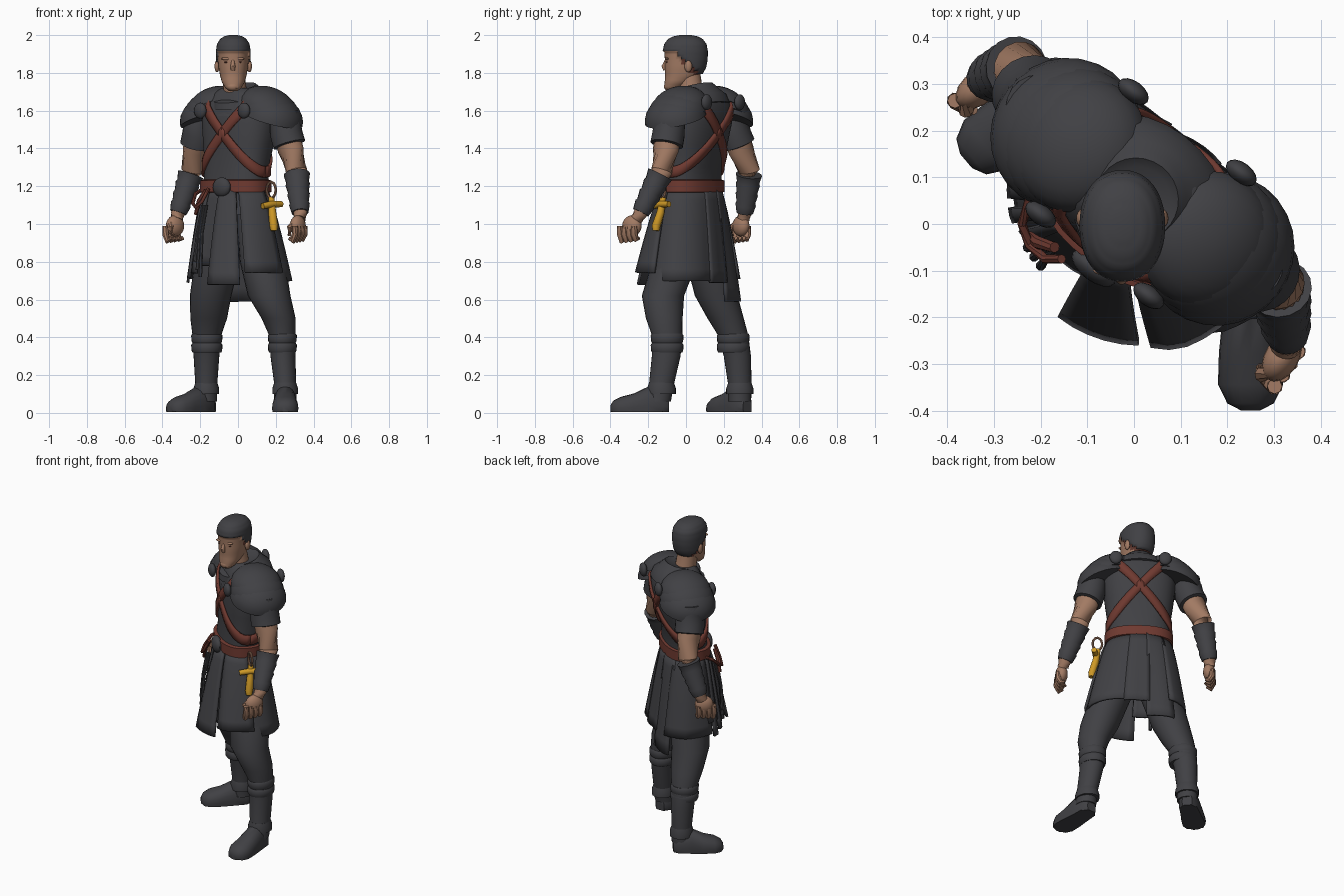
import bpy, bmesh, math
from math import cos, sin, pi, radians
from mathutils import Vector, Matrix

if "Cube" in bpy.data.objects:
    bpy.data.objects.remove(bpy.data.objects["Cube"])

def mat(name, r, g, b):
    m = bpy.data.materials.new(name)
    m.diffuse_color = (r, g, b, 1)
    m.use_nodes = True
    m.node_tree.nodes["Principled BSDF"].inputs["Base Color"].default_value = m.diffuse_color
    return m

CLOTH = mat("charcoal cloth", .052, .052, .058)
SKIN = mat("skin", .36, .195, .125)
LEATHER = mat("red leather", .16, .042, .03)
GOLD = mat("gold", .62, .32, .02)
HAIRFADE = mat("brown stubble", .14, .047, .033)

# Body frame: the trunk is turned about the vertical axis
BODY = Matrix.Translation((.015, .065, 0)) @ Matrix.Rotation(radians(-37), 4, 'Z')
ID = Matrix.Identity(4)

def finish(name, bm, m, angle=42):
    bmesh.ops.recalc_face_normals(bm, faces=bm.faces)
    me = bpy.data.meshes.new(name)
    bm.to_mesh(me)
    bm.free()
    ob = bpy.data.objects.new(name, me)
    bpy.context.collection.objects.link(ob)
    me.materials.append(m)
    bpy.ops.object.select_all(action='DESELECT')
    ob.select_set(True)
    bpy.context.view_layer.objects.active = ob
    bpy.ops.object.shade_smooth_by_angle(angle=radians(angle))
    return ob

def skin_rings(bm, rings):
    vs = [[bm.verts.new(p) for p in r] for r in rings]
    n = len(vs[0])
    for a, b in zip(vs, vs[1:]):
        for i in range(n):
            bm.faces.new((a[i], a[(i+1) % n], b[(i+1) % n], b[i]))
    bm.faces.new(vs[0])
    bm.faces.new(vs[-1])

def oval(a, b, t, e=2.0):
    c, s = cos(t), sin(t)
    return (math.copysign(abs(c)**(2/e), c)*a, math.copysign(abs(s)**(2/e), s)*b)

def loft(name, rings, m, M=ID, n=24, e=2.0, floor=False):
    """Stack of ovals (x, y, z, rx, ry), placed by matrix M."""
    bm = bmesh.new()
    out = []
    for x, y, z, rx, ry in rings:
        ring = []
        for i in range(n):
            ox, oy = oval(rx, ry, 2*pi*i/n, e)
            p = M @ Vector((x+ox, y+oy, z))
            if floor:
                p.z = max(p.z, .004)
            ring.append(p)
        out.append(ring)
    skin_rings(bm, out)
    return finish(name, bm, m)

def tube(name, pts, radii, m, n=12):
    """Round tube along points with a radius for each."""
    pts = [Vector(p) for p in pts]
    if not isinstance(radii, list):
        radii = [radii]*len(pts)
    bm = bmesh.new()
    out = []
    for i, p in enumerate(pts):
        d = (pts[min(i+1, len(pts)-1)] - pts[max(i-1, 0)]).normalized()
        q = Vector((0, 0, 1)).rotation_difference(d)
        out.append([p + q @ Vector((cos(2*pi*k/n), sin(2*pi*k/n), 0))*radii[i] for k in range(n)])
    skin_rings(bm, out)
    return finish(name, bm, m)

def blob(name, loc, size, m, M=ID, rot=ID):
    bm = bmesh.new()
    bmesh.ops.create_uvsphere(bm, u_segments=16, v_segments=10, radius=1)
    bmesh.ops.transform(bm, matrix=M @ Matrix.Translation(loc) @ rot @ Matrix.Diagonal((*size, 1)), verts=bm.verts)
    return finish(name, bm, m)

def lerp_table(table, k):
    for p, q in zip(table, table[1:]):
        if k <= q[0]:
            t = max((k-p[0])/(q[0]-p[0]), 0)
            return [u+(v-u)*t for u, v in zip(p[1:], q[1:])]
    return table[-1][1:]

# Tunic trunk: height, half width, half depth, depth offset
PROF = [(1.05, .18, .13, -.045), (1.2, .187, .123, -.045), (1.3, .182, .118, -.037), (1.42, .2, .135, -.02),
        (1.54, .215, .148, -.008), (1.63, .205, .145, 0), (1.69, .15, .12, 0), (1.72, .1, .095, 0)]
loft("tunic", [(0, cy, z, a, b) for z, a, b, cy in PROF], CLOTH, BODY, 32, 2.4)

# Cowl sloping from the neck to the shoulders, lower in front
COWL = BODY.copy()
COWL[2][1] = .25
loft("cowl", [(0, 0, 1.61, .2, .155), (0, 0, 1.66, .165, .14), (0, -.005, 1.69, .125, .115),
              (0, -.01, 1.715, .105, .1), (0, -.015, 1.732, .09, .088), (0, -.015, 1.72, .07, .07)], CLOTH, COWL, 28)
loft("cowl_fold", [(0, -.02, 1.645, .13, .145), (0, -.02, 1.68, .13, .14), (0, -.02, 1.69, .11, .115)], CLOTH, COWL, 28)

# Belt with front pouch
loft("belt", [(0, -.045, z, .187+d, .123+d) for z, d in ((1.165, .0), (1.17, .015), (1.23, .015), (1.235, 0))],
     LEATHER, BODY, 32, 2.4)
blob("belt_pouch", (.015, -.188, 1.195), (.056, .028, .052), CLOTH, BODY)

# Crossed chest and back straps, wrapping round to the flanks
for face, label in ((-1, "front"), (1, "back")):
    for s in (-1, 1):
        bm = bmesh.new()
        rows = []
        for i in range(21):
            phi = radians(128*(1-i/20))
            z = 1.63
            for _ in range(4):
                x, y = oval(lerp_table(PROF, z)[0]+.006, 1, phi, 2.4)
                z = 1.63-.355*min(max((x+.14)/.33, 0), 1)
            half = .038-.009*i/20
            rows.append([])
            for w in (-half, 0, half):
                a, b, cy = lerp_table(PROF, z+w)
                x, y = oval(a+.006, b+.008, phi, 2.4)
                rows[-1].append(bm.verts.new(BODY @ Vector((s*x, cy+face*y, z+w))))
        for p, q in zip(rows, rows[1:]):
            for k in (0, 1):
                bm.faces.new((p[k], p[k+1], q[k+1], q[k]))
        mod = finish(f"{label}_strap", bm, LEATHER).modifiers.new("thickness", 'SOLIDIFY')
        mod.thickness, mod.offset = .014, 0

# Layered shoulder pads and strap clasps
for s in (-1, 1):
    for label, cx, z0, h, rx, ry, tilt in (("upper", .17, 1.625, .1, .15, .15, 20),
                                           ("middle", .188, 1.588, .12, .158, .16, 19),
                                           ("lower", .206, 1.555, .13, .162, .166, 18)):
        P = BODY @ Matrix.Translation((s*cx, .005, z0)) @ Matrix.Rotation(radians(s*tilt), 4, 'Y')
        loft(f"shoulder_pad_{label}", [(0, 0, h*sin(t), rx*cos(t), ry*cos(t)) for t in
             (0, .2, .45, .7, .95, 1.2, 1.4, 1.53)], CLOTH, P, 28)
    for f, z in ((-1, 1.6), (1, 1.645)):
        blob("strap_clasp", (s*.145, f*.165, z), (.038, .022, .042), CLOTH, BODY)

# Arms, sleeves, bracers and hands: shoulder, elbow, wrist, knuckles
ARMS = [((.25, -.088, 1.5), (.31, -.128, 1.28), (.33, -.245, 1.05), (.312, -.3, .97)),
        ((-.205, .25, 1.5), (-.245, .335, 1.28), (-.32, .31, 1.05), (-.338, .285, .97))]
for arm, side in zip(ARMS, (1, -1)):
    sh, el, wr, kn = map(Vector, arm)
    tube("arm", [sh, sh.lerp(el, .5), el, el.lerp(wr, .3), wr, wr.lerp(kn, .3)],
         [.07, .068, .057, .056, .036, .034], SKIN, 16)
    tube("sleeve", [sh+Vector((0, 0, .1)), sh+Vector((0, 0, .04)), sh.lerp(el, .1), sh.lerp(el, .36), sh.lerp(el, .38)],
         [.07, .082, .086, .087, .07], CLOTH, 20)
    steps = []
    for i in range(4):
        steps += [(i/4, .07-.005*i), (i/4+.2, .06-.005*i)]
    tube("bracer", [el.lerp(wr, .08+.92*t) for t, r in steps], [r for t, r in steps], CLOTH, 16)
    # Half-closed hand: palm, curled fingers, thumb
    out = BODY.to_3x3() @ Vector((side, 0, 0))
    fwd = Vector((-.55, -.83, 0)) if side > 0 else Vector((-.7, -.7, 0))
    palm = wr.lerp(kn, .75)
    R = Matrix((out, -fwd, Vector((0, 0, 1)))).transposed().to_4x4()
    blob("palm", palm, (.037, .056, .056), SKIN, ID, R)
    for i in range(4):
        base = kn + fwd*(.045-.03*i) + out*.018
        tube("finger", [base+Vector((0, 0, .02)), base+Vector((0, 0, -.025)),
                        base-out*.015+Vector((0, 0, -.06+.003*i)), base-out*.035+Vector((0, 0, -.045))],
             [.016, .018, .016, .011], SKIN, 8)
    tube("thumb", [palm+fwd*.03+Vector((0, 0, .02)), palm+fwd*.055-out*.015-Vector((0, 0, .01)),
                   palm+fwd*.045-out*.025-Vector((0, 0, .05))], [.018, .017, .011], SKIN, 8)

# Trousers and boot shafts
LEGS = [[(.09, .0, 1.05, .1, .1), (.13, -.06, .8, .12, .12), (.165, -.122, .62, .113, .112), (.215, -.115, .5, .09, .097),
         (.235, -.1, .41, .07, .08), (.238, -.105, .3, .066, .076), (.25, -.13, .15, .058, .066), (.25, -.145, .06, .06, .065)],
        [(-.07, .08, 1.05, .1, .1), (-.11, .12, .8, .12, .12), (-.145, .16, .62, .11, .113), (-.155, .21, .5, .097, .096),
         (-.165, .25, .41, .076, .08), (-.167, .272, .3, .068, .072), (-.168, .285, .15, .058, .062), (-.17, .285, .06, .06, .06)]]
FEET = [((.25, -.09), (.25, -.4)), ((-.135, .325), (-.36, .135))]
for leg, (heel, toe) in zip(LEGS, FEET):
    loft("leg", leg, CLOTH)
    x, y, z, rx, ry = leg[4]
    for cz in (.345, .395):
        loft("boot_cuff", [(x, y, cz+.025*d, rx+r, ry+r) for d, r in ((-1, 0), (-.6, .005), (.6, .007), (1, 0))], CLOTH)
    x, y, z, rx, ry = leg[6]
    loft("ankle_wrap", [(x, y, .1, rx+.01, ry+.01), (x, y, .13, rx+.01, ry+.01), (x, y, .16, rx, ry)], CLOTH)
    # Foot lofted from heel to toe, flattened on the ground
    h, t = Vector((*heel, 0)), Vector((*toe, 0))
    d = (t-h).normalized()
    F = Matrix.Translation(h) @ Matrix((Vector((0, 0, 1)).cross(d), Vector((0, 0, 1)), d)).transposed().to_4x4()
    L = (t-h).length
    loft("boot", [(0, .03, 0, .03, .05), (0, .035, .1*L, .055, .08), (0, .04, .35*L, .06, .1), (0, .03, .6*L, .068, .073),
                  (0, .025, .82*L, .07, .06), (0, .02, .95*L, .05, .045), (0, .02, L, .02, .02)], CLOTH, F, 20, 2.3, True)

# Skirt panels between two compass angles; hem reach depends on the angle
HEM = [(-130, .285), (-90, .285), (-75, .305), (-45, .295), (-20, .295), (0, .26), (30, .2), (60, .185), (80, .2),
       (105, .268), (130, .3), (165, .29), (185, .275), (205, .22), (236, .19)]

def panel(name, a0, a1, zbot, lift=0.0, ztop=1.19):
    bm = bmesh.new()
    grid = []
    cols = max(2, int((a1-a0)/7))
    for j in range(9):
        t = j/8
        row = []
        for i in range(cols+1):
            deg = a0+(a1-a0)*i/cols
            a = radians(deg)
            la = a+radians(37)
            top = 1/math.sqrt((cos(la)/.19)**2+(sin(la)/.132)**2)
            r = top+lift+(lerp_table(HEM, deg)[0]-top)*t**.8
            row.append(bm.verts.new((-.01+.025*t+r*cos(a), .03+r*sin(a), ztop+(zbot-ztop)*t)))
        grid.append(row)
    for p, q in zip(grid, grid[1:]):
        for i in range(cols):
            bm.faces.new((p[i], p[i+1], q[i+1], q[i]))
    finish(name, bm, CLOTH).modifiers.new("thickness", 'SOLIDIFY').thickness = .014

panel("skirt_front", -128, -91, .68, .006)
panel("skirt_front_left", -86, -42, .745, .006)
panel("skirt_left", -46, 36, .7, -.004)
panel("skirt_back_left", 30, 76, .69)
panel("skirt_back", 70, 108, .59, .004)
panel("skirt_back_right", 102, 165, .71)
panel("skirt_right", 160, 236, .78, -.008)
for i in range(3):
    panel("hanging_strip", 168+11*i, 175+11*i, .69+.025*i, .006)

# Leather loop and hanging cords on the right hip
tube("hip_loop", [(-.18, .1, 1.19), (-.225, .05, 1.16), (-.24, .0, 1.11), (-.225, -.045, 1.09), (-.19, -.075, 1.12),
                  (-.155, -.075, 1.19)], .01, LEATHER, 8)
tube("hip_strap", [(-.17, -.05, 1.18), (-.205, -.04, 1.12), (-.225, -.025, 1.05)], [.012, .014, .01], LEATHER, 8)
for i in range(3):
    tube("hanging_cord", [(-.165-.012*i, -.05, 1.1), (-.19-.013*i, -.075+.012*i, .95), (-.2-.014*i, -.09+.02*i, .72+.04*i)],
         [.006, .008, .011], CLOTH, 8)

# Gold hilt hanging on the left hip
tube("hilt_grip", [(.176, -.12, 1.14), (.182, -.135, 1.06), (.19, -.158, .99), (.191, -.16, .965)], [.016, .021, .023, .018], GOLD)
tube("hilt_guard", [(.13, -.17, 1.095), (.18, -.135, 1.105), (.23, -.09, 1.105)], [.016, .018, .016], GOLD, 10)
tube("hilt_ring", [(.176+.024*cos(t*pi/6), -.125-.015*cos(t*pi/6), 1.18+.042*sin(t*pi/6)) for t in range(13)], .007, SKIN, 8)

# Neck
loft("neck", [(-.005, .045, 1.62, .075, .075), (-.015, .025, 1.7, .062, .066), (-.025, .015, 1.8, .06, .06)], SKIN)

# Head; faces above the hairline become a raised hair shell
HEAD = [(1.705, -.075, .025, .025), (1.72, -.07, .042, .045), (1.75, -.045, .06, .068), (1.785, -.02, .07, .09),
        (1.83, -.008, .078, .104), (1.87, -.004, .081, .108), (1.91, -.004, .083, .11), (1.945, -.003, .079, .104),
        (1.97, -.003, .064, .086), (1.983, -.003, .045, .06), (1.99, -.003, .018, .025)]
fine = []
for p, q in zip(HEAD, HEAD[1:]):
    fine += [[u+(v-u)*k/3 for u, v in zip(p, q)] for k in range(3)]
fine.append(HEAD[-1])
head = loft("head", [(-.025, y, z, rx, ry) for z, y, rx, ry in fine], SKIN, ID, 40, 2.2)
head.data.materials.append(CLOTH)
head.data.materials.append(HAIRFADE)
bm = bmesh.new()
bm.from_mesh(head.data)
hair = []
for f in bm.faces:
    c = f.calc_center_median()
    line = 1.905 - .1*min(max((c.y+.05)/.11, 0), 1)
    if c.z > line:
        f.material_index = 1
        hair.append(f)
    elif c.z > line-.03 and c.y > -.03:
        f.material_index = 2
ext = bmesh.ops.extrude_face_region(bm, geom=hair)
for v in [g for g in ext["geom"] if isinstance(g, bmesh.types.BMVert)]:
    v.co += (v.co-Vector((-.025, 0, 1.85))).normalized()*.011
bmesh.ops.delete(bm, geom=hair, context='FACES')
bm.to_mesh(head.data)
bm.free()

# Face details
tube("nose", [(-.027, -.106, 1.865), (-.027, -.117, 1.835), (-.027, -.11, 1.815)], [.008, .013, .011], SKIN, 10)
blob("chin", (-.027, -.092, 1.728), (.034, .025, .024), SKIN)
for s in (-1, 1):
    blob("ear", (-.025+s*.086, .012, 1.835), (.013, .02, .032), SKIN)
    blob("brow", (-.027+s*.034, -.1, 1.875), (.027, .01, .008), SKIN)
    blob("eye", (-.027+s*.033, -.098, 1.857), (.014, .008, .005), HAIRFADE)
